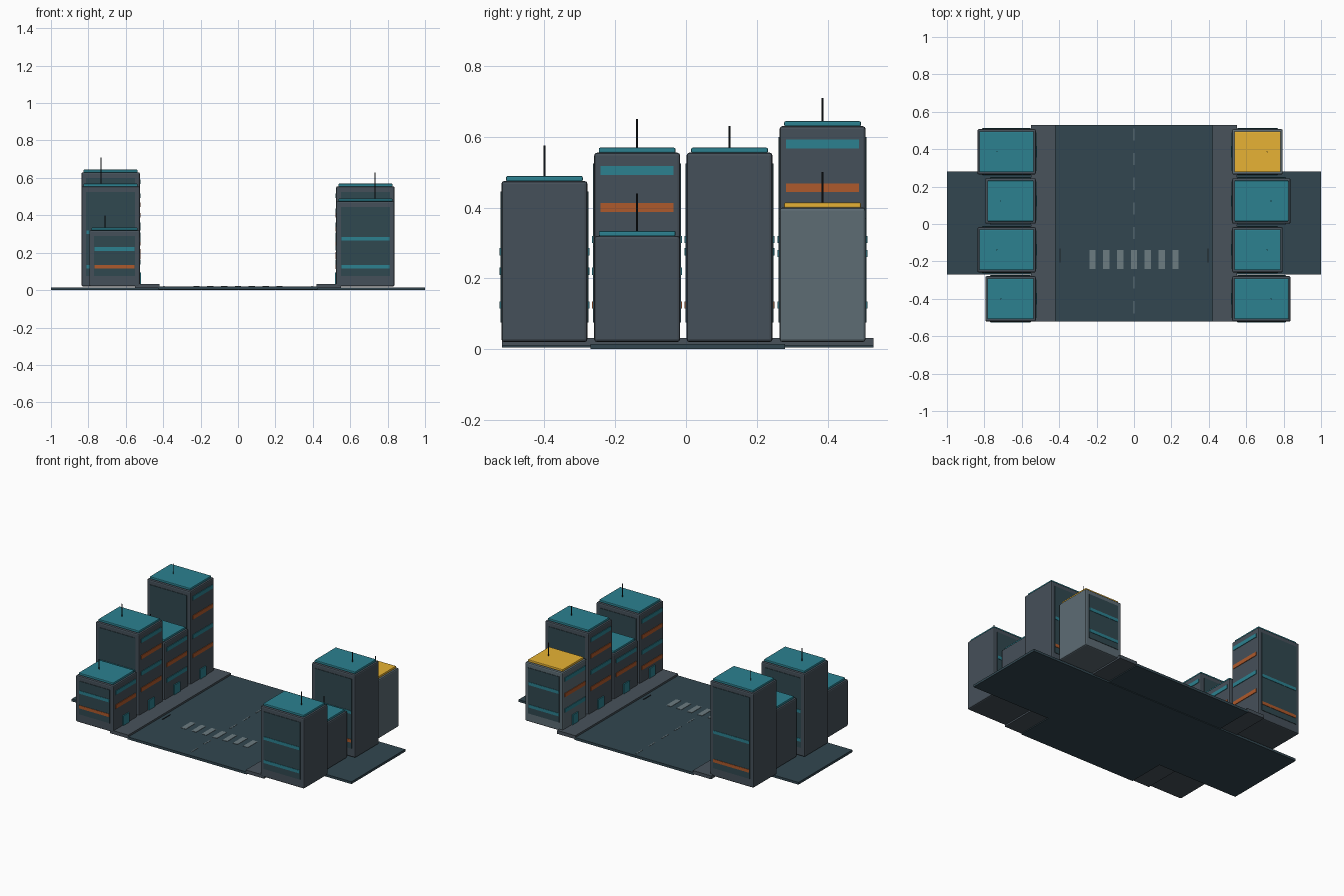
import bpy

if "Cube" in bpy.data.objects:
    bpy.data.objects.remove(bpy.data.objects["Cube"])


def material(name, rgb):
    m = bpy.data.materials.new(name)
    m.diffuse_color = (*rgb, 1)
    m.use_nodes = True
    m.node_tree.nodes["Principled BSDF"].inputs["Base Color"].default_value = m.diffuse_color
    return m


ASPHALT = material("asphalt", (0.032, 0.062, 0.08))
PAVING = material("paving", (0.065, 0.085, 0.105))
WALL = material("wall", (0.06, 0.08, 0.1))
PALE = material("pale_wall", (0.11, 0.15, 0.175))
GLASS = material("dark_glass", (0.03, 0.065, 0.08))
TEAL = material("teal", (0.025, 0.22, 0.28))
ORANGE = material("orange", (0.42, 0.1, 0.025))
YELLOW = material("yellow", (0.8, 0.45, 0.035))
DARK = material("dark_metal", (0.01, 0.014, 0.018))
PAINT = material("road_paint", (0.15, 0.2, 0.22))


def box(name, x, y, z, mat, bevel=0):
    """Box from (min, max) ranges on each axis."""
    bpy.ops.mesh.primitive_cube_add(size=1, location=[sum(r) / 2 for r in (x, y, z)])
    ob = bpy.context.object
    ob.name = name
    ob.scale = [abs(r[1] - r[0]) for r in (x, y, z)]
    bpy.ops.object.transform_apply(location=False, rotation=False, scale=True)
    ob.data.materials.append(mat)
    if bevel:
        b = ob.modifiers.new("bevel", "BEVEL")
        b.width = bevel
        b.segments = 2
    return ob


def span(c, w):
    return (c - w / 2, c + w / 2)


# ground, road and sidewalks
box("ground_slab", (-1, 1), (-0.27, 0.28), (0, 0.015), ASPHALT)
box("road", (-0.425, 0.425), (-0.52, 0.53), (0.004, 0.02), ASPHALT)
for s in (-1, 1):
    box("sidewalk", (s * 0.42, s * 0.55), (-0.52, 0.53), (0.01, 0.032), PAVING)
    box("curb_drain", span(s * 0.395, 0.006), (-0.205, -0.13), (0.019, 0.023), DARK)

# road markings
for i in range(7):
    box("crosswalk_stripe", span((i - 3) * 0.074, 0.034), (-0.24, -0.14), (0.019, 0.022), PAINT)
for i in range(8):
    y = -0.445 + i * 0.132
    if not -0.26 < y < -0.12:
        box("centre_dash", span(0, 0.007), span(y, 0.065), (0.019, 0.0215), PAINT)


def building(s, yc, depth, top, antenna_top, wall, roof, bands, face_bands):
    """s = street side; bands face the street, face_bands the front and back."""
    inner, outer = 0.525, 0.525 + depth
    xc = s * (inner + outer) / 2
    box("building_body", (s * inner, s * outer), span(yc, 0.243), (0.02, top), wall, 0.008)
    box("roof_cap", span(xc, depth - 0.022), span(yc, 0.217), (top - 0.001, top + 0.014), roof, 0.004)
    bpy.ops.mesh.primitive_cylinder_add(vertices=8, radius=0.0027, depth=antenna_top - top,
                                        location=(xc + s * 0.052, yc, (antenna_top + top) / 2))
    ant = bpy.context.object
    ant.name = "antenna"
    ant.data.materials.append(DARK)
    # street facade bands and door
    for z, m in bands:
        box("street_band", (s * (inner - 0.004), s * (inner + 0.005)), span(yc, 0.206), span(z, 0.025), m)
    box("door", (s * (inner - 0.007), s * (inner + 0.005)), span(yc, 0.06), (0.025, 0.095), TEAL)
    # glazed panels on front and back
    for d in (-1, 1):
        y0 = yc + d * 0.1215
        box("window_panel", span(xc, depth - 0.05), span(y0, 0.006), (0.075, top - 0.03), GLASS)
        for z, m in face_bands:
            box("window_band", span(xc, depth - 0.055), span(y0, 0.011), span(z, 0.02), m)


def alternate(top, step):
    out, z, i = [], top - 0.05, 0
    while z > 0.11:
        out.append((z, (TEAL, ORANGE)[i % 2]))
        z -= step
        i += 1
    return out


WIDE, SLIM = 0.312, 0.27
LOWS = [(0.125, ORANGE), (0.22, TEAL)]
MIDS = [(0.125, TEAL), (0.275, TEAL)]
TALL = [(0.125, ORANGE), (0.31, TEAL)]
ROWS = [
    # side, y, depth, top, antenna top, band step, front bands
    (-1, -0.40, SLIM, 0.32, 0.40, 0.09, LOWS),
    (-1, -0.138, WIDE, 0.555, 0.65, 0.105, [(0.125, TEAL), (0.31, TEAL)]),
    (-1, 0.123, SLIM, 0.40, 0.49, 0.1, MIDS),
    (-1, 0.386, WIDE, 0.63, 0.71, 0.124, TALL),
    (1, -0.40, WIDE, 0.475, 0.575, 0.1, MIDS),
    (1, -0.138, SLIM, 0.32, 0.44, 0.09, LOWS),
    (1, 0.123, WIDE, 0.555, 0.63, 0.105, TALL),
    (1, 0.386, SLIM, 0.40, 0.50, 0.1, [(0.125, TEAL), (0.27, TEAL)]),
]
for i, (s, y, d, top, ant, step, fb) in enumerate(ROWS):
    gold = i == 7
    building(s, y, d, top, ant, PALE if gold else WALL, YELLOW if gold else TEAL,
             alternate(top, step), fb)
